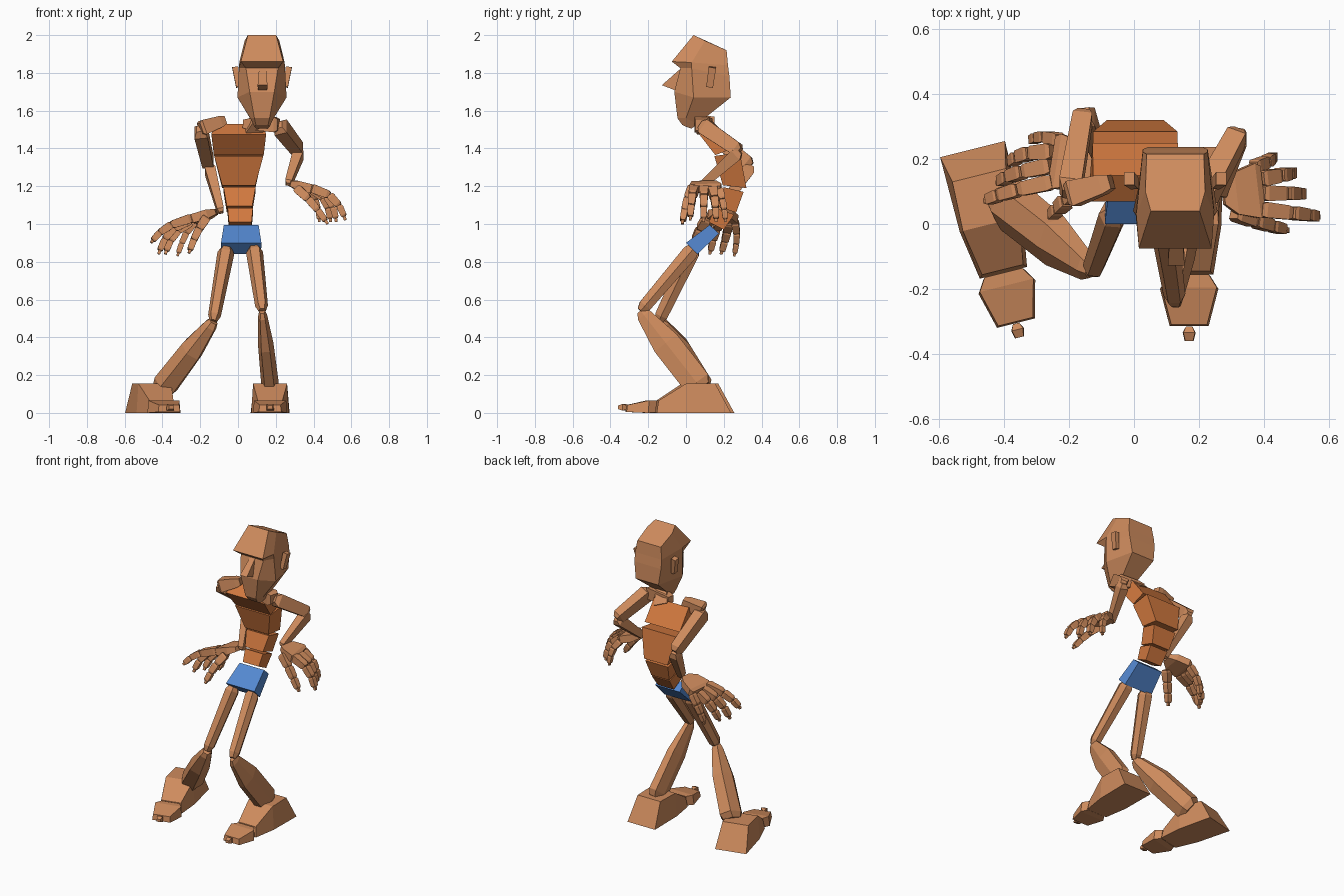
import bpy
from math import radians
from mathutils import Vector, Matrix


def material(name, rgb):
    m = bpy.data.materials.new(name)
    m.diffuse_color = (*rgb, 1)
    return m


SKIN = material("skin", (0.62, 0.26, 0.11))
TORSO = material("torso", (0.64, 0.19, 0.05))
BLUE = material("shorts", (0.09, 0.25, 0.64))
BOX = [(-1, -1), (1, -1), (1, 1), (-1, 1)]
HEX = [(-1, 0), (-.55, -1), (.55, -1), (1, 0), (.55, 1), (-.55, 1)]


def loft(name, rings, mat=SKIN):
    """Closed flat-shaded skin through rings with equal point counts."""
    n = len(rings[0])
    verts = [p for r in rings for p in r]
    faces = [list(range(n))[::-1], list(range(len(verts) - n, len(verts)))]
    for i in range(len(rings) - 1):
        for j in range(n):
            k = (j + 1) % n
            faces.append([i*n + j, i*n + k, (i+1)*n + k, (i+1)*n + j])
    me = bpy.data.meshes.new(name)
    me.from_pydata([tuple(v) for v in verts], [], faces)
    ob = bpy.data.objects.new(name, me)
    bpy.context.collection.objects.link(ob)
    me.materials.append(mat)
    bpy.context.view_layer.objects.active = ob
    bpy.ops.object.mode_set(mode='EDIT')
    bpy.ops.mesh.select_all(action='SELECT')
    bpy.ops.mesh.normals_make_consistent(inside=False)
    bpy.ops.object.mode_set(mode='OBJECT')
    return ob


def limb(name, a, b, stations, shape=HEX, side=(1, 0, 0), mat=SKIN):
    """Tapered bone from a to b; stations = (t, half width, half depth)."""
    a, b = Vector(a), Vector(b)
    d = (b - a).normalized()
    u = Vector(side)
    u = (u - d * u.dot(d)).normalized()
    v = d.cross(u)
    loft(name, [[a.lerp(b, t) + u*w*p + v*h*q for p, q in shape]
                for t, w, h in stations], mat)


def block(name, cx, profile, mat=TORSO):
    """Side profile of (y, z, half width), mirrored across x = cx."""
    loft(name, [[(cx + s*w, y, z) for y, z, w in profile] for s in (-1, 1)], mat)


# pelvis and stacked torso blocks (front-bottom, front-top, back-top, back-bottom)
block("pelvis", .017, [(0, .90, .107), (.125, .995, .092), (.175, .95, .092), (.06, .84, .105)], BLUE)
block("waist", .012, [(.12, 1.01, .06), (.155, 1.085, .067), (.255, 1.05, .067), (.2, .97, .06)])
block("abdomen", .008, [(.16, 1.095, .067), (.2, 1.195, .085), (.305, 1.17, .085), (.265, 1.06, .067)])
block("ribcage", .004, [(.195, 1.205, .088), (.15, 1.36, .13), (.285, 1.38, .13), (.32, 1.19, .088)])
block("upper_chest", .004, [(.155, 1.365, .132), (.07, 1.475, .145), (.15, 1.53, .13), (.25, 1.40, .132)])
limb("neck", (.07, .14, 1.48), (.12, .07, 1.56), [(0, .045, .045), (1, .035, .035)], BOX)

# head: rings of front, side and back pairs (y, z, half width)
HX = .127
head = [((-.02, 1.525, .032), (0, 1.515, .04), (.03, 1.505, .03)),
        ((-.045, 1.56, .04), (0, 1.56, .062), (.06, 1.53, .045)),
        ((-.062, 1.70, .065), (.04, 1.67, .13), (.237, 1.67, .085)),
        ((-.03, 1.825, .085), (.03, 1.825, .122), (.23, 1.78, .1)),
        ((-.075, 1.86, .112), (.03, 1.855, .12), (.222, 1.84, .1)),
        ((.04, 2.0, .075), (.1, 1.97, .092), (.215, 1.92, .088))]
loft("head", [[(HX - f[2], f[0], f[1]), (HX + f[2], f[0], f[1]), (HX + m[2], m[0], m[1]),
               (HX + b[2], b[0], b[1]), (HX - b[2], b[0], b[1]), (HX - m[2], m[0], m[1])]
              for f, m, b in head])
block("nose", .13, [(-.02, 1.83, .018), (-.128, 1.735, .026), (-.05, 1.705, .024)])
bpy.data.objects["nose"].data.materials[0] = SKIN
for s in (-1, 1):
    limb("ear", (HX + s*.125, .125, 1.725), (HX + s*.142, .14, 1.83),
         [(0, .012, .018), (1, .016, .02)], BOX)

# legs
THIGH = [(0, .03, .03), (.06, .045, .042), (.92, .034, .034), (1, .02, .02)]
CALF = [(0, .022, .022), (.06, .032, .04), (.42, .055, .075), (.93, .062, .075), (1, .05, .05)]
for tag, hip, knee, ankle, k in (
        ("left", (.085, .04, .87), (.128, -.24, .54), (.172, .08, .13), .75),
        ("right", (-.06, .04, .87), (-.13, -.145, .485), (-.40, .075, .13), 1.15)):
    limb(tag + "_thigh", hip, knee, THIGH)
    limb(tag + "_shin", knee, ankle, [(t, w*k, h) for t, w, h in CALF])

# feet: heel wedge, toe block, toe tip, drawn along local -y
for tag, x, ang in (("left", .17, 0), ("right", -.44, 14)):
    M = Matrix.Translation((x, 0, 0)) @ Matrix.Rotation(radians(ang), 4, 'Z')
    parts = {"foot": [(.238, .155, 0, .155, .103, .085), (0, 0, 0, .155, .1, .09),
                      (-.155, -.145, 0, .065, .075, .065)],
             "toes": [(-.16, -.155, .003, .065, .065, .06), (-.2, -.195, 0, .066, .09, .085),
                      (-.315, -.31, .005, .042, .06, .055)],
             "toe_tip": [(-.316, -.316, .018, .04, .01, .01), (-.335, -.335, .012, .048, .02, .018),
                         (-.36, -.36, .02, .038, .014, .012)]}
    for part, rows in parts.items():
        loft(f"{tag}_{part}", [[M @ Vector(p) for p in ((-wb, yb, zb), (wb, yb, zb), (wt, yt, zt), (-wt, yt, zt))]
                               for yb, yt, zb, zt, wb, wt in rows])

# arms
UPPER = [(0, .02, .02), (.1, .035, .042), (.92, .03, .036), (1, .018, .018)]
FORE = [(0, .016, .016), (.1, .028, .034), (.95, .018, .022), (1, .01, .01)]
for tag, neck, sh, el, wr in (
        ("left", (.03, .12, 1.53), (.215, .08, 1.525), (.325, .285, 1.385), (.265, .09, 1.21)),
        ("right", (-.07, .13, 1.55), (-.2, .09, 1.505), (-.155, .345, 1.31), (-.09, .17, 1.06))):
    limb(tag + "_collar", neck, sh, [(0, .022, .022), (.2, .03, .03), (.9, .04, .04), (1, .03, .03)],
         BOX, (0, 1, 0))
    limb(tag + "_upper_arm", sh, el, UPPER, BOX)
    limb(tag + "_forearm", el, wr, FORE, BOX)


def digit(name, a, m, b, r):
    """Three tapered finger bones and a small tip along a curve a-m-b."""
    a, m, b = Vector(a), Vector(m), Vector(b)
    pts = [a.lerp(m, t).lerp(m.lerp(b, t), t) for t in (0, .4, .7, .93, 1)]
    for i in range(4):
        w = r * (1 - .13*i) if i < 3 else r * .35
        limb(f"{name}_{i + 1}", pts[i], pts[i + 1],
             [(0, w*.8, w*.8), (.15, w, w), (.85, w*.9, w*.9), (1, w*.65, w*.65)], BOX, (0, 1, 0))


# hands: palm plus digits (base, bend, tip)
PALM = [(0, .03, .015), (.3, .065, .024), (.85, .085, .024), (1, .075, .015)]
limb("left_palm", (.275, .09, 1.215), (.395, .105, 1.185), PALM, BOX, (0, 1, 0))
limb("right_palm", (-.115, .175, 1.065), (-.25, .195, 1.02), PALM, BOX, (.25, 1, 0))
hands = {
    "left": {"thumb": ((.31, .035, 1.19), (.39, .0, 1.13), (.475, -.02, 1.0)),
             "index": ((.39, .045, 1.19), (.53, .03, 1.17), (.568, .022, 1.02)),
             "middle": ((.395, .095, 1.19), (.51, .095, 1.16), (.52, .092, 1.01)),
             "ring": ((.39, .14, 1.185), (.48, .155, 1.15), (.49, .16, 1.01)),
             "little": ((.37, .175, 1.18), (.43, .2, 1.13), (.43, .21, 1.01))},
    "right": {"thumb": ((-.17, .11, 1.03), (-.22, .06, .97), (-.26, .02, .845)),
              "index": ((-.25, .13, 1.03), (-.40, .1, 1.0), (-.46, .07, .9)),
              "middle": ((-.255, .18, 1.02), (-.38, .16, .99), (-.42, .125, .84)),
              "ring": ((-.25, .225, 1.01), (-.35, .225, .97), (-.385, .185, .84)),
              "little": ((-.23, .26, 1.01), (-.29, .28, .95), (-.32, .255, .83))}}
for tag, digits in hands.items():
    for name, (a, m, b) in digits.items():
        digit(f"{tag}_{name}", a, m, b, .02 if name == "little" else .024)
